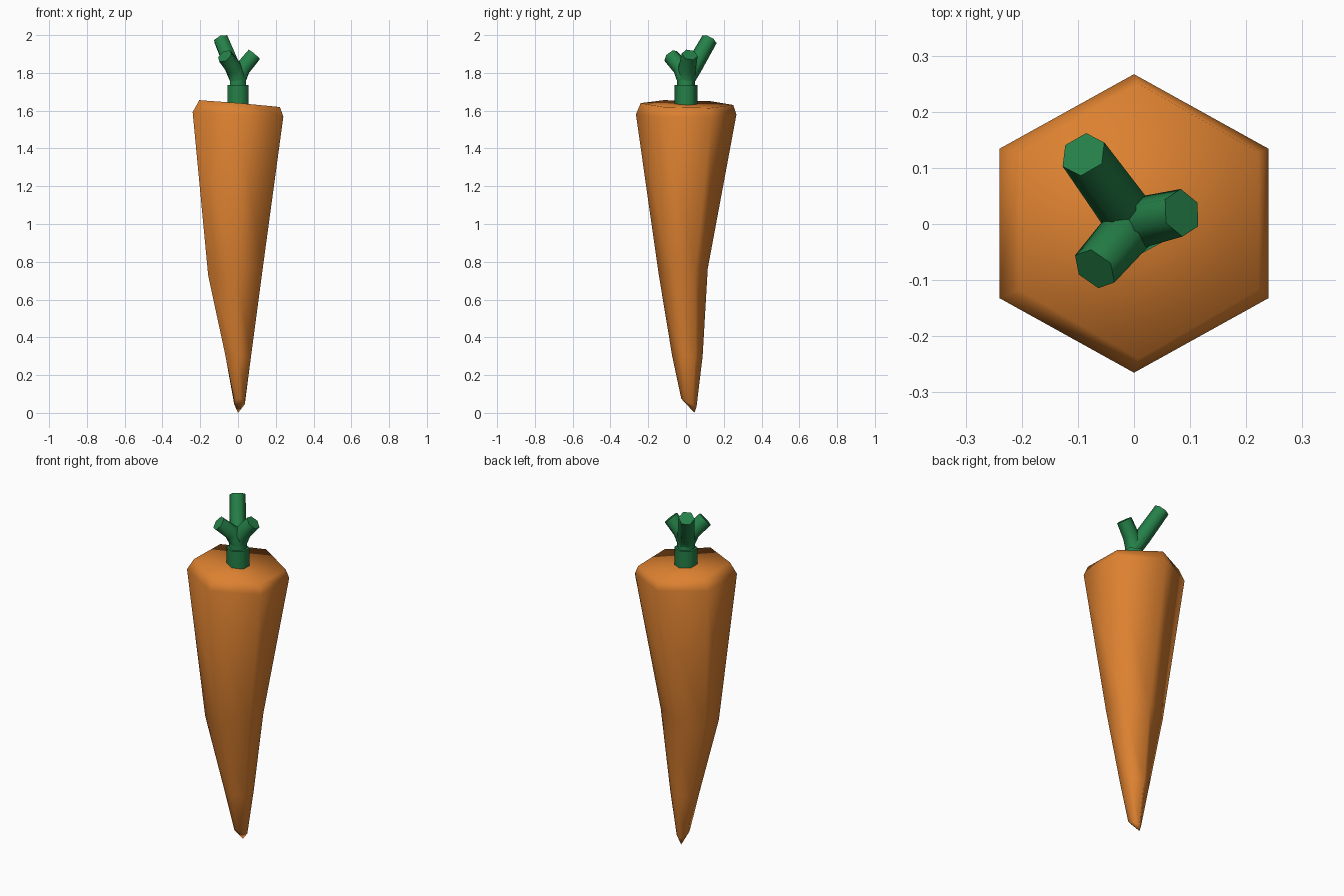
import bpy, bmesh, math
from mathutils import Vector

if "Cube" in bpy.data.objects:
    bpy.data.objects.remove(bpy.data.objects["Cube"])


def material(name, rgb):
    m = bpy.data.materials.new(name)
    m.diffuse_color = (*rgb, 1)
    m.use_nodes = True
    m.node_tree.nodes["Principled BSDF"].inputs["Base Color"].default_value = m.diffuse_color
    return m


orange = material("carrot orange", (0.72, 0.22, 0.03))
green = material("stem green", (0.018, 0.216, 0.065))


def skin(name, rings, mat, angle, tip=None):
    """Joins six-sided rings (top to bottom) into a closed skin."""
    bm = bmesh.new()
    loops = [[bm.verts.new(p) for p in ring] for ring in rings]
    for a, b in zip(loops, loops[1:]):
        for i in range(6):
            j = (i + 1) % 6
            bm.faces.new((a[i], a[j], b[j], b[i]))
    bm.faces.new(loops[0])
    if tip:
        t = bm.verts.new(tip)
        for i in range(6):
            bm.faces.new((loops[-1][i], loops[-1][(i + 1) % 6], t))
    else:
        bm.faces.new(loops[-1])
    bmesh.ops.recalc_face_normals(bm, faces=bm.faces)
    me = bpy.data.meshes.new(name)
    bm.to_mesh(me)
    bm.free()
    me.materials.append(mat)
    ob = bpy.data.objects.new(name, me)
    bpy.context.collection.objects.link(ob)
    bpy.ops.object.select_all(action='DESELECT')
    ob.select_set(True)
    bpy.context.view_layer.objects.active = ob
    bpy.ops.object.shade_smooth_by_angle(angle=math.radians(angle))
    return ob


def hexagon(x0, x1, y0, y1, z, tilt=(0, 0)):
    """Hexagon with points at front and back, filling the given bounds."""
    cx, cy = (x0 + x1) / 2, (y0 + y1) / 2
    ring = []
    for k in range(6):
        a = math.radians(90 + 60 * k)
        dx = math.cos(a) * (x1 - x0) / 2 / math.cos(math.radians(30))
        dy = math.sin(a) * (y1 - y0) / 2
        ring.append((cx + dx, cy + dy, z + tilt[0] * dx + tilt[1] * dy))
    return ring


# Root: bevelled crown, tapering body, bent tip
root = [
    hexagon(-0.205, 0.222, -0.24, 0.25, 1.635, (-0.085, -0.02)),
    hexagon(-0.24, 0.24, -0.265, 0.267, 1.58, (-0.05, 0)),
    hexagon(-0.158, 0.13, -0.145, 0.115, 0.75, (0.1, 0.1)),
    hexagon(-0.066, 0.069, -0.073, 0.088, 0.30),
    hexagon(-0.02, 0.036, -0.025, 0.056, 0.055, (0, -0.5)),
]
skin("carrot_root", root, orange, 75, tip=(0.0, 0.045, 0.0))

# Stem collar
skin("stem_collar", [hexagon(-0.055, 0.055, -0.06, 0.06, 1.735),
                     hexagon(-0.055, 0.055, -0.06, 0.06, 1.60)], green, 65)


def tube(name, points, radii):
    """Six-sided tube along a short path."""
    pts = [Vector(p) for p in points]
    rings = []
    for i, (p, r) in enumerate(zip(pts, radii)):
        d = (pts[min(i + 1, len(pts) - 1)] - pts[max(i - 1, 0)]).normalized()
        q = Vector((0, 0, 1)).rotation_difference(d)
        rings.append([p + q @ Vector((r * math.cos(k * math.pi / 3 + 0.5),
                                      r * math.sin(k * math.pi / 3 + 0.5), 0))
                      for k in range(6)])
    skin(name, rings, green, 65)


# Three leaf stalks forking from one neck
ends = {"long_stalk": (-0.09, 0.124, 1.977),
        "right_stalk": (0.085, 0.02, 1.896),
        "front_stalk": (-0.07, -0.08, 1.889)}
for name, e in ends.items():
    tube(name, [(0, 0, 1.70), (0, 0, 1.765),
                (e[0] * 0.3, e[1] * 0.3, 1.825), e],
         [0.05, 0.048, 0.046, 0.043])
